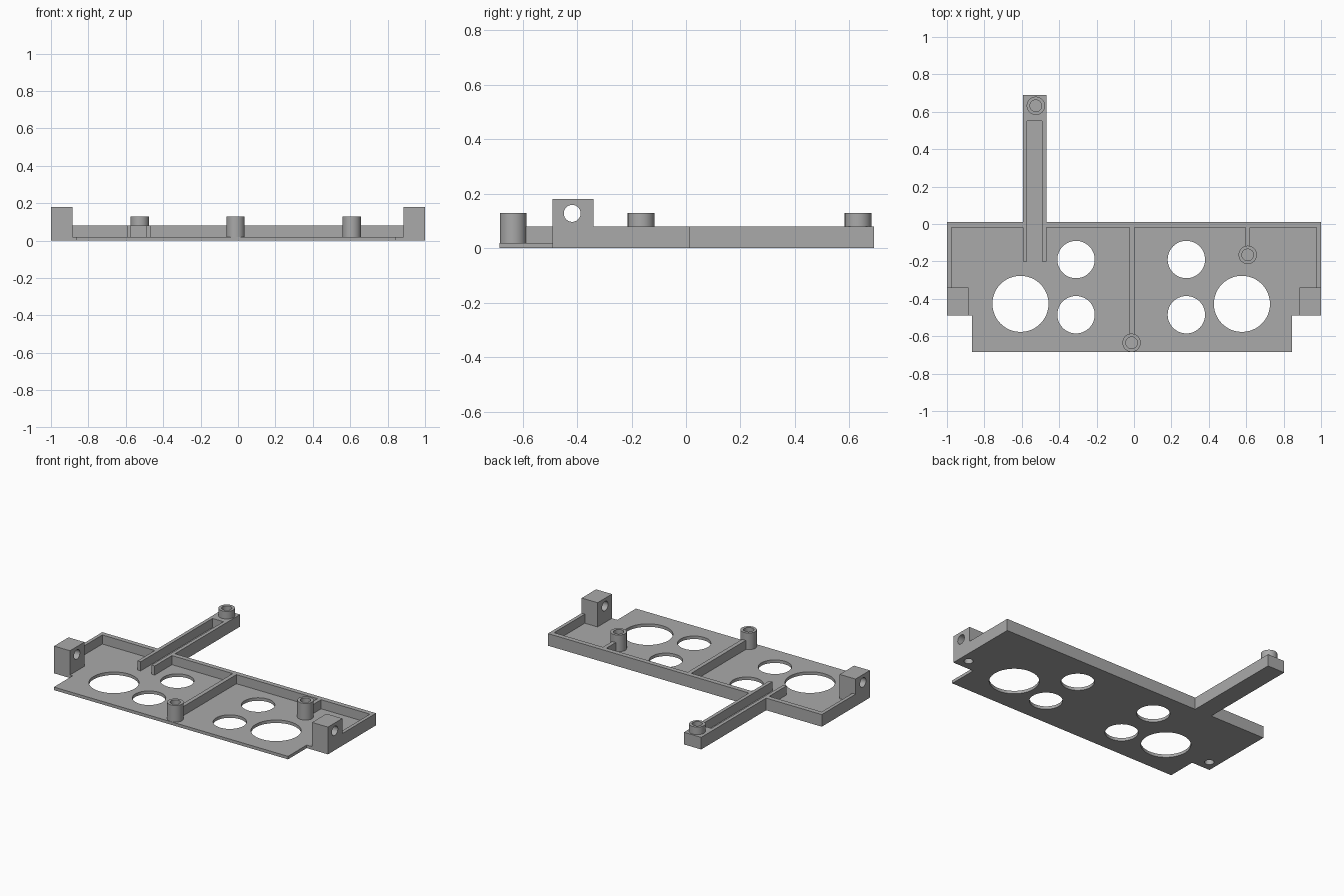
import bpy, bmesh, math
from mathutils import Matrix, Vector

if "Cube" in bpy.data.objects:
    bpy.data.objects.remove(bpy.data.objects["Cube"], do_unlink=True)

grey = bpy.data.materials.new("plain grey")
grey.use_nodes = True
COLOUR = (0.4, 0.4, 0.4, 1)
grey.diffuse_color = COLOUR
grey.node_tree.nodes["Principled BSDF"].inputs["Base Color"].default_value = COLOUR

FLOOR, RIM, BOSS_TOP, BLOCK_TOP = 0.02, 0.08, 0.13, 0.18
BACK, WALL = 0.012, 0.023


def finish(name, bm):
    bmesh.ops.recalc_face_normals(bm, faces=bm.faces)
    mesh = bpy.data.meshes.new(name)
    bm.to_mesh(mesh)
    bm.free()
    mesh.materials.append(grey)
    ob = bpy.data.objects.new(name, mesh)
    bpy.context.collection.objects.link(ob)
    return ob


def prism(name, outline, z0, z1):
    """Extrude a plan outline from z0 up to z1."""
    bm = bmesh.new()
    face = bm.faces.new([bm.verts.new((x, y, z0)) for x, y in outline])
    top = bmesh.ops.extrude_face_region(bm, geom=[face])["geom"]
    bmesh.ops.translate(bm, vec=(0, 0, z1 - z0),
                        verts=[v for v in top if isinstance(v, bmesh.types.BMVert)])
    return finish(name, bm)


def box(name, x0, x1, y0, y1, z0=FLOOR, z1=RIM):
    return prism(name, [(x0, y0), (x1, y0), (x1, y1), (x0, y1)], z0, z1)


def rod(name, centre, radius, depth, along_x=False):
    bm = bmesh.new()
    turn = Matrix.Rotation(math.pi / 2, 4, "Y") if along_x else Matrix()
    bmesh.ops.create_cone(bm, cap_ends=True, segments=48, radius1=radius,
                          radius2=radius, depth=depth,
                          matrix=Matrix.Translation(Vector(centre)) @ turn)
    return finish(name, bm)


def cut(target, cutters):
    """Subtract each cutter from the target, then discard the cutters."""
    bpy.context.view_layer.objects.active = target
    for c in cutters:
        mod = target.modifiers.new("hole", "BOOLEAN")
        mod.operation, mod.solver, mod.object = "DIFFERENCE", "EXACT", c
        bpy.ops.object.modifier_apply(modifier=mod.name)
        bpy.data.objects.remove(c, do_unlink=True)


# Base plate with ears and the arm floor
ARM_L, ARM_R, ARM_END = -0.594, -0.468, 0.69
plate = prism("base_plate", [
    (-0.865, -0.685), (0.845, -0.685), (0.845, -0.49), (1, -0.49), (1, BACK),
    (ARM_R, BACK), (ARM_R, ARM_END), (ARM_L, ARM_END), (ARM_L, BACK),
    (-1, BACK), (-1, -0.49), (-0.865, -0.49)], 0, FLOOR)
holes = [(-0.607, -0.427, 0.15), (0.577, -0.427, 0.15)]
holes += [(x, y, 0.1) for x in (-0.31, 0.28) for y in (-0.19, -0.485)]
holes += [(s * 0.94, -0.42, 0.028) for s in (-1, 1)]
cut(plate, [rod("cutter", (x, y, 0), r, 0.2) for x, y, r in holes])

# Rim: back wall in two runs, and one short wall on each side
box("back_wall_right", -1, ARM_L, -0.02, BACK)
box("back_wall_left", ARM_R, 1, -0.02, BACK)
box("side_wall_right", -1, -1 + WALL, -0.34, -0.02)
box("side_wall_left", 1 - WALL, 1, -0.34, -0.02)

# Arm: channel walls and solid end
box("arm_wall_right", ARM_L, ARM_L + WALL, -0.2, 0.55)
box("arm_wall_left", ARM_R - WALL, ARM_R, -0.2, 0.55)
box("arm_end", ARM_L, ARM_R, 0.55, ARM_END)

# Ribs that reach from the back wall to the bosses
box("centre_rib", -0.025, 0.002, -0.594, -0.02)
box("short_rib", 0.595, 0.621, -0.127, -0.02)

# Screw bosses with blind holes
for name, x, y, z0 in [("centre_boss", -0.013, -0.635, FLOOR),
                       ("left_boss", 0.608, -0.165, FLOOR),
                       ("arm_boss", -0.525, 0.632, RIM)]:
    boss = rod(name, (x, y, (z0 + BOSS_TOP) / 2), 0.049, BOSS_TOP - z0)
    cut(boss, [rod("cutter", (x, y, BOSS_TOP), 0.031, 2 * (BOSS_TOP - z0) + 0.02)])

# Hinge blocks with a cross hole and a hole from below
for name, s in (("right_block", -1), ("left_block", 1)):
    x0, x1 = sorted((s, s * 0.884))
    block = box(name, x0, x1, -0.49, -0.34, FLOOR, BLOCK_TOP)
    cut(block, [rod("cutter", (s * 0.94, -0.418, 0.128), 0.031, 0.4, True),
                rod("cutter", (s * 0.94, -0.42, 0), 0.028, 0.22)])

# Smooth the round walls, keep the edges crisp
bpy.ops.object.select_all(action="DESELECT")
for ob in bpy.context.collection.objects:
    if ob.type == "MESH" and grey.name in ob.data.materials:
        ob.select_set(True)
        bpy.context.view_layer.objects.active = ob
bpy.ops.object.shade_smooth_by_angle(angle=math.radians(30))
